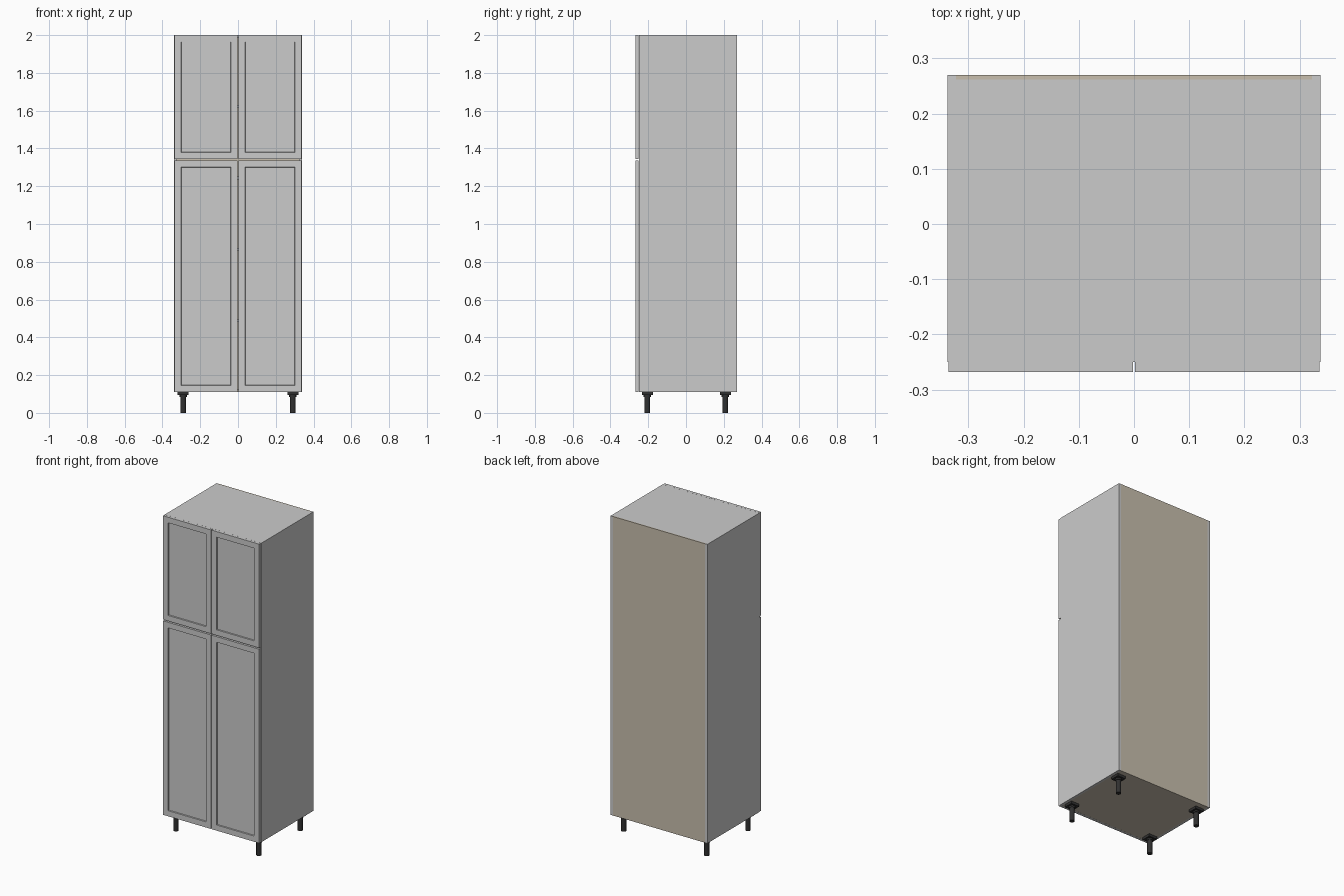
import bpy, bmesh
from mathutils import Matrix

if "Cube" in bpy.data.objects:
    bpy.data.objects.remove(bpy.data.objects["Cube"])


def material(name, rgb):
    m = bpy.data.materials.new(name)
    m.diffuse_color = (*rgb, 1)
    m.use_nodes = True
    m.node_tree.nodes["Principled BSDF"].inputs["Base Color"].default_value = m.diffuse_color
    return m


beige = material("beige_board", (0.58, 0.52, 0.42))
black = material("black_plastic", (0.03, 0.03, 0.03))


def finish(bm, name, mat=None):
    bmesh.ops.recalc_face_normals(bm, faces=bm.faces)
    me = bpy.data.meshes.new(name)
    bm.to_mesh(me)
    bm.free()
    ob = bpy.data.objects.new(name, me)
    bpy.context.collection.objects.link(ob)
    if mat:
        me.materials.append(mat)
    return ob


def add_box(bm, lo, hi):
    size = [b - a for a, b in zip(lo, hi)]
    mid = [(a + b) / 2 for a, b in zip(lo, hi)]
    bmesh.ops.create_cube(bm, size=1, matrix=Matrix.Translation(mid) @ Matrix.Diagonal((*size, 1)))


def box(name, lo, hi, mat=None):
    bm = bmesh.new()
    add_box(bm, lo, hi)
    return finish(bm, name, mat)


W, WI = 0.338, 0.323                  # outer and inner half width
FRONT, CARCASS, BACK = -0.268, -0.25, 0.27
BOTTOM, TOP, BOARD = 0.11, 2.0, 0.015
BACK_IN = BACK - 0.008

# Carcass
for s, side in ((-1, "left"), (1, "right")):
    x0, x1 = sorted((s * WI, s * W))
    box(side + "_side_panel", (x0, CARCASS, BOTTOM), (x1, BACK, TOP))
box("top_panel", (-WI, CARCASS, TOP - BOARD), (WI, BACK_IN, TOP))
box("bottom_panel", (-WI, CARCASS, BOTTOM), (WI, BACK_IN, BOTTOM + BOARD), beige)
box("back_panel", (-WI, BACK_IN, BOTTOM), (WI, BACK, TOP), beige)

# Evenly spaced shelves
for i in range(1, 5):
    z = BOTTOM + (TOP - BOTTOM) * i / 5
    box(f"shelf_{i}", (-WI, CARCASS + 0.005, z - BOARD / 2), (WI, BACK_IN, z + BOARD / 2))


# Framed doors with a recessed centre panel
def door(name, x0, x1, z0, z1):
    bm = bmesh.new()
    add_box(bm, (x0, FRONT, z0), (x1, CARCASS - 0.0005, z1))
    bm.normal_update()
    face = min(bm.faces, key=lambda f: f.normal.y)
    bmesh.ops.inset_region(bm, faces=[face], thickness=0.05)
    bmesh.ops.inset_region(bm, faces=[face], thickness=0.002, depth=-0.007)
    finish(bm, name)


for row, z0, z1 in (("lower", BOTTOM, 1.336), ("upper", 1.344, TOP)):
    door(row + "_left_door", -0.336, -0.002, z0, z1)
    door(row + "_right_door", 0.002, 0.336, z0, z1)


# Feet: square mounting plate, collar and round leg
def add_cylinder(bm, x, y, z0, z1, r):
    bmesh.ops.create_cone(bm, cap_ends=True, segments=24, radius1=r, radius2=r, depth=z1 - z0,
                          matrix=Matrix.Translation((x, y, (z0 + z1) / 2)))


for yn, y in (("front", -0.205), ("back", 0.208)):
    for xn, x in (("left", -0.29), ("right", 0.29)):
        bm = bmesh.new()
        add_box(bm, (x - 0.029, y - 0.029, 0.094), (x + 0.029, y + 0.029, BOTTOM))
        add_cylinder(bm, x, y, 0.084, 0.094, 0.019)
        add_cylinder(bm, x, y, 0, 0.084, 0.0155)
        foot = finish(bm, f"{yn}_{xn}_foot", black)
        bpy.ops.object.select_all(action='DESELECT')
        foot.select_set(True)
        bpy.context.view_layer.objects.active = foot
        bpy.ops.object.shade_smooth_by_angle()
